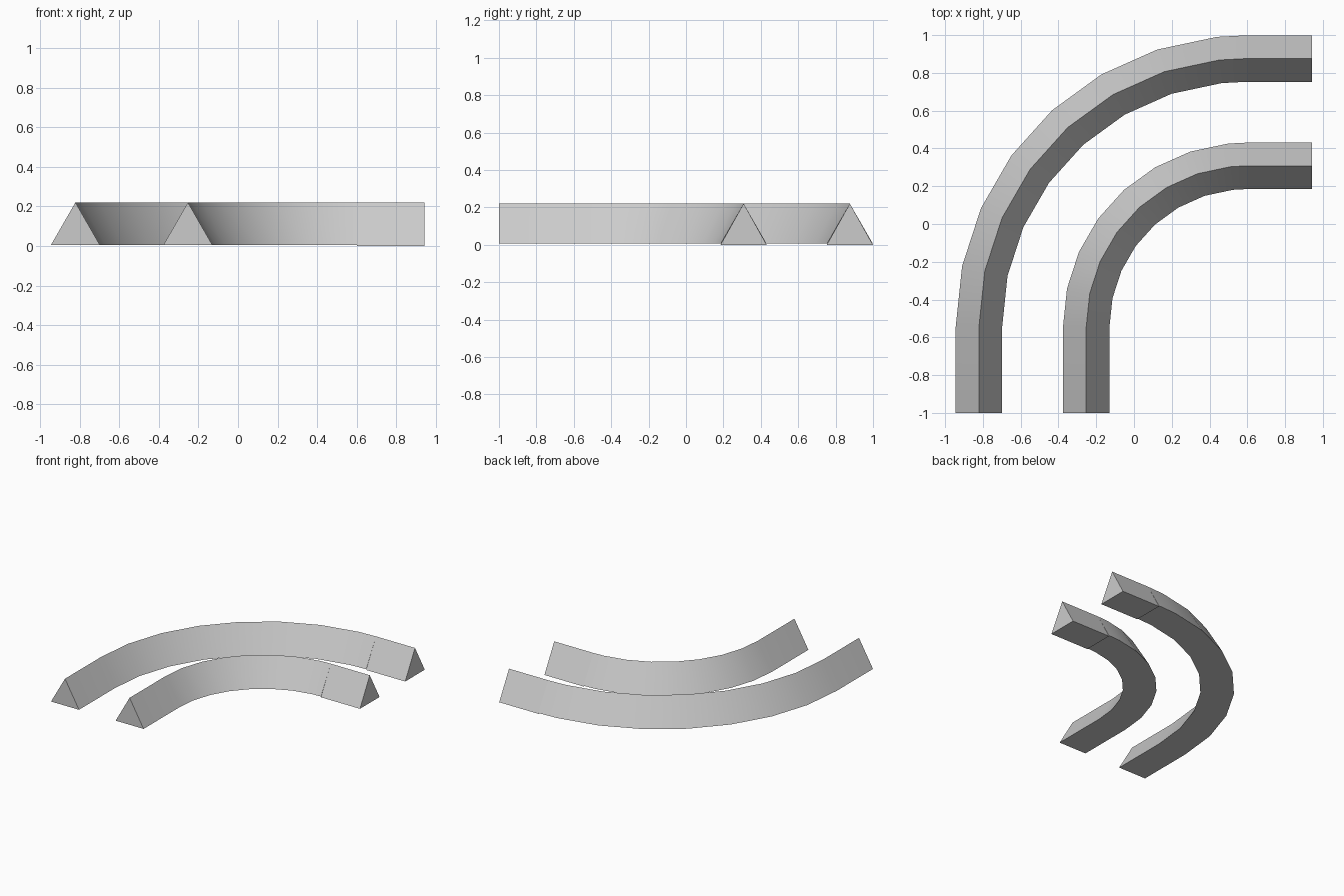
import bpy, bmesh, math
from math import radians

if "Cube" in bpy.data.objects:
    bpy.data.objects.remove(bpy.data.objects["Cube"], do_unlink=True)

HALF = 0.123            # half width of the triangular section
TOP = 0.22              # ridge height
BEND_X, BEND_Y = 0.6, -0.545   # centre shared by both bends

grey = bpy.data.materials.new("light_grey")
grey.use_nodes = True
colour = (0.6, 0.6, 0.6, 1)
grey.diffuse_color = colour
grey.node_tree.nodes["Principled BSDF"].inputs["Base Color"].default_value = colour


def loft(name, stations, base):
    """Sweep a triangle through stations of (x, y, outward direction)."""
    bm = bmesh.new()
    rings = []
    for x, y, (dx, dy) in stations:
        rings.append([bm.verts.new((x + dx * s, y + dy * s, z))
                      for s, z in ((-HALF, base), (HALF, base), (0, TOP))])
    for a, b in zip(rings, rings[1:]):
        for i in range(3):
            j = (i + 1) % 3
            bm.faces.new((a[i], a[j], b[j], b[i]))
    bm.faces.new(rings[0])
    bm.faces.new(rings[-1])
    bmesh.ops.recalc_face_normals(bm, faces=bm.faces)
    mesh = bpy.data.meshes.new(name)
    bm.to_mesh(mesh)
    bm.free()
    mesh.materials.append(grey)
    obj = bpy.data.objects.new(name, mesh)
    bpy.context.collection.objects.link(obj)
    bpy.ops.object.select_all(action='DESELECT')
    obj.select_set(True)
    bpy.context.view_layer.objects.active = obj
    bpy.ops.object.shade_smooth_by_angle(angle=radians(30))


def rail(name, radius):
    # Straight lead-in followed by the quarter bend
    path = [(BEND_X - radius, -1, (-1, 0))]
    for deg in [12 * i for i in range(8)] + [90]:
        d = (-math.cos(radians(deg)), math.sin(radians(deg)))
        path.append((BEND_X + radius * d[0], BEND_Y + radius * d[1], d))
    loft(name + "_bend", path, 0.006)
    # Straight end piece, set slightly lower
    y = BEND_Y + radius
    loft(name + "_end", [(BEND_X, y, (0, 1)), (0.943, y, (0, 1))], 0)


rail("outer_rail", 1.421)
rail("inner_rail", 0.853)
